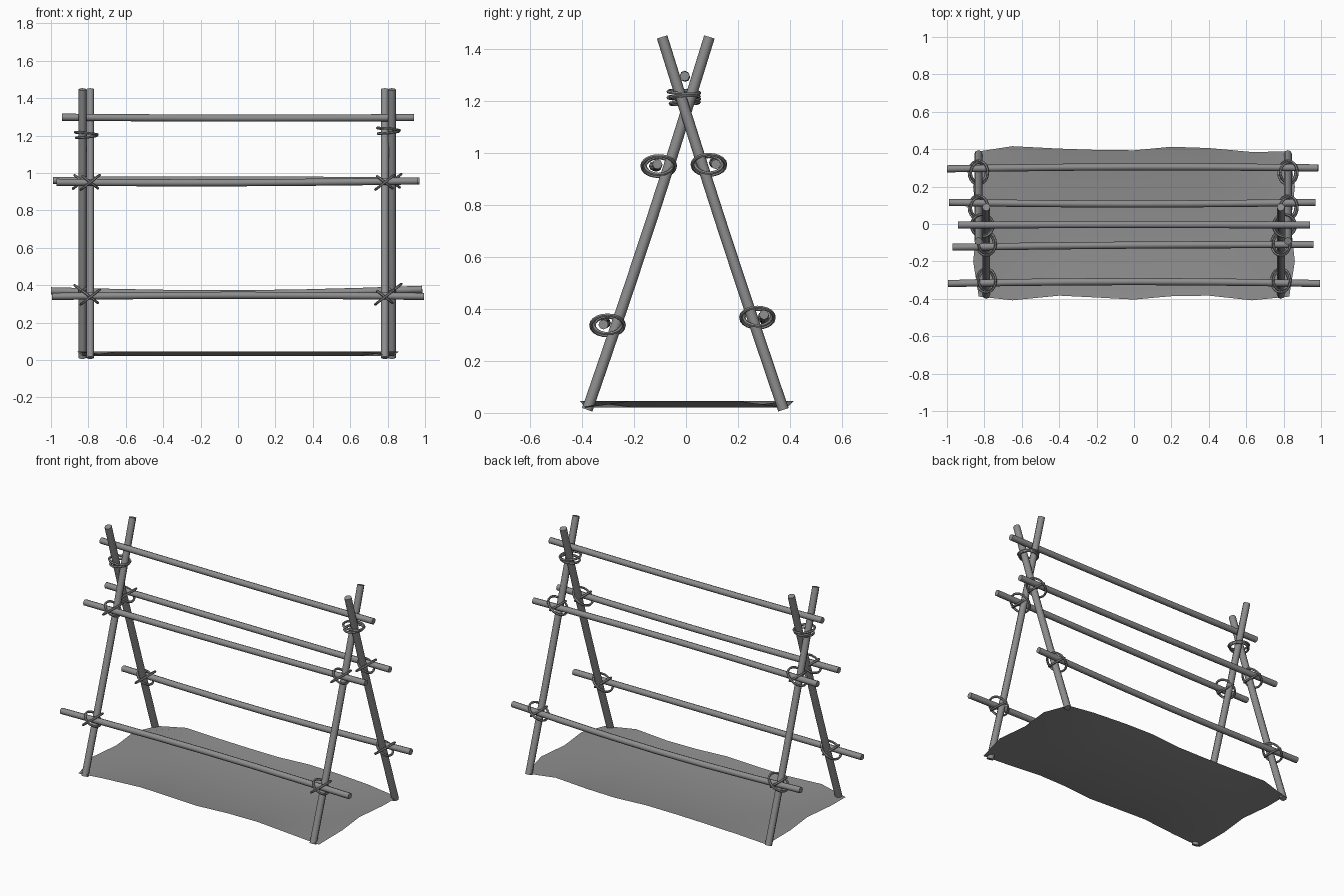
import bpy, bmesh, math
from mathutils import Vector

cube = bpy.data.objects.get("Cube")
if cube:
    bpy.data.objects.remove(cube)

grey = bpy.data.materials.new("weathered grey")
grey.use_nodes = True
COLOUR = (0.27, 0.27, 0.27, 1)
grey.diffuse_color = COLOUR
grey.node_tree.nodes["Principled BSDF"].inputs["Base Color"].default_value = COLOUR


def tube(name, points, radius, closed=False, sides=2):
    """Round tube swept along a path, turned into a mesh."""
    curve = bpy.data.curves.new(name, "CURVE")
    curve.dimensions = "3D"
    curve.bevel_depth = radius
    curve.bevel_resolution = sides
    curve.use_fill_caps = not closed
    spline = curve.splines.new("POLY")
    spline.points.add(len(points) - 1)
    for p, co in zip(spline.points, points):
        p.co = (*co, 1)
    spline.use_cyclic_u = closed
    obj = bpy.data.objects.new(name, curve)
    bpy.context.collection.objects.link(obj)
    bpy.ops.object.select_all(action="DESELECT")
    obj.select_set(True)
    bpy.context.view_layer.objects.active = obj
    bpy.ops.object.convert(target="MESH")
    bpy.ops.object.shade_smooth_by_angle(angle=math.radians(50))
    obj.data.materials.clear()
    obj.data.materials.append(grey)


def pole(name, start, end, radius, bend):
    """Slightly crooked pole between two ends."""
    a, b, n = Vector(start), Vector(end), 6
    tube(name, [a.lerp(b, i / n) + Vector(bend) * math.sin(math.pi * i / n)
                for i in range(n + 1)], radius)


def ring(name, centre, radius, tilt, roll=0):
    """Rope loop, tilted about the y axis and rolled about x."""
    n = 20
    c, s = math.cos(tilt), math.sin(tilt)
    points = []
    for i in range(n):
        a = math.tau * i / n
        x, y = radius * math.cos(a), radius * math.sin(a)
        points.append(Vector(centre) + Vector((x * c, y, x * s + y * math.sin(roll))))
    tube(name, points, 0.007, True, 1)


# Crossed legs at both ends
FRONT_X, BACK_X = (-0.79, 0.785), (-0.832, 0.823)
for side, fx, bx in zip(("right", "left"), FRONT_X, BACK_X):
    pole(f"front_leg_{side}", (fx, -0.38, 0.012), (fx, 0.09, 1.447), 0.021, (0, 0.008, 0))
    pole(f"back_leg_{side}", (bx, 0.375, 0.012), (bx, -0.092, 1.447), 0.021, (0, -0.006, 0))

# Ridge and cross rails
pole("ridge_rail", (-0.94, -0.005, 1.298), (0.94, -0.005, 1.296), 0.019, (0, 0.002, -0.004))
pole("upper_front_rail", (-0.97, -0.124, 0.95), (0.96, -0.11, 0.957), 0.019, (0, 0.004, -0.006))
pole("upper_back_rail", (-0.99, 0.115, 0.96), (0.97, 0.115, 0.957), 0.019, (0, -0.008, 0.004))
pole("lower_front_rail", (-0.995, -0.318, 0.34), (0.995, -0.318, 0.34), 0.019, (0, 0.01, 0.006))
pole("lower_back_rail", (-1.0, 0.295, 0.37), (0.985, 0.3, 0.378), 0.019, (0, 0.008, -0.02))

# Crossed rope lashings where rails meet legs
JOINTS = {"upper_front": (FRONT_X, -0.105, 0.95), "upper_back": (BACK_X, 0.088, 0.955),
          "lower_front": (FRONT_X, -0.302, 0.337), "lower_back": (BACK_X, 0.275, 0.367)}
for name, (xs, y, z) in JOINTS.items():
    for x in xs:
        ring(f"{name}_lashing_outer", (x, y, z), 0.064, math.radians(38))
        ring(f"{name}_lashing_inner", (x, y, z), 0.052, math.radians(-38))

# Rope wraps at the leg crossings
for x, z in ((-0.811, 1.202), (0.804, 1.225)):
    ring("crossing_lashing_low", (x, -0.005, z - 0.009), 0.055, 0.1, 0.05)
    ring("crossing_lashing_high", (x, -0.008, z + 0.009), 0.06, -0.1, -0.05)

# Ground sheet: pinned at the corners, wavy edges lifted between them
XS = (-0.83, -0.65, -0.4, -0.2, 0, 0.2, 0.4, 0.63, 0.83)
YS = (-0.388, -0.2, 0, 0.2, 0.388)
BACK_WAVE = (0, 0.028, 0.015, 0.008, 0.006, 0.025, 0.018, -0.003, 0)
FRONT_WAVE = (0, 0.02, -0.005, 0.005, 0.016, -0.002, -0.005, 0.02, 0)
SIDE_WAVE = (0, 0.03, 0.008, 0.03, 0)
bm = bmesh.new()
grid = []
for i, x in enumerate(XS):
    row = []
    for j, y in enumerate(YS):
        end_x, end_y = i in (0, len(XS) - 1), j in (0, len(YS) - 1)
        px = x + (math.copysign(SIDE_WAVE[j], x) if end_x else 0)
        py = y + (BACK_WAVE[i] if j == len(YS) - 1 else -FRONT_WAVE[i] if j == 0 else 0)
        lifted = end_x != end_y
        row.append(bm.verts.new((px, py, 0.046 if lifted else 0.02)))
    grid.append(row)
for a, b in zip(grid, grid[1:]):
    for j in range(len(YS) - 1):
        bm.faces.new((a[j], b[j], b[j + 1], a[j + 1]))
for f in bm.faces:
    f.smooth = True
mesh = bpy.data.meshes.new("ground_sheet")
bm.to_mesh(mesh)
bm.free()
mesh.materials.append(grey)
sheet = bpy.data.objects.new("ground_sheet", mesh)
bpy.context.collection.objects.link(sheet)
